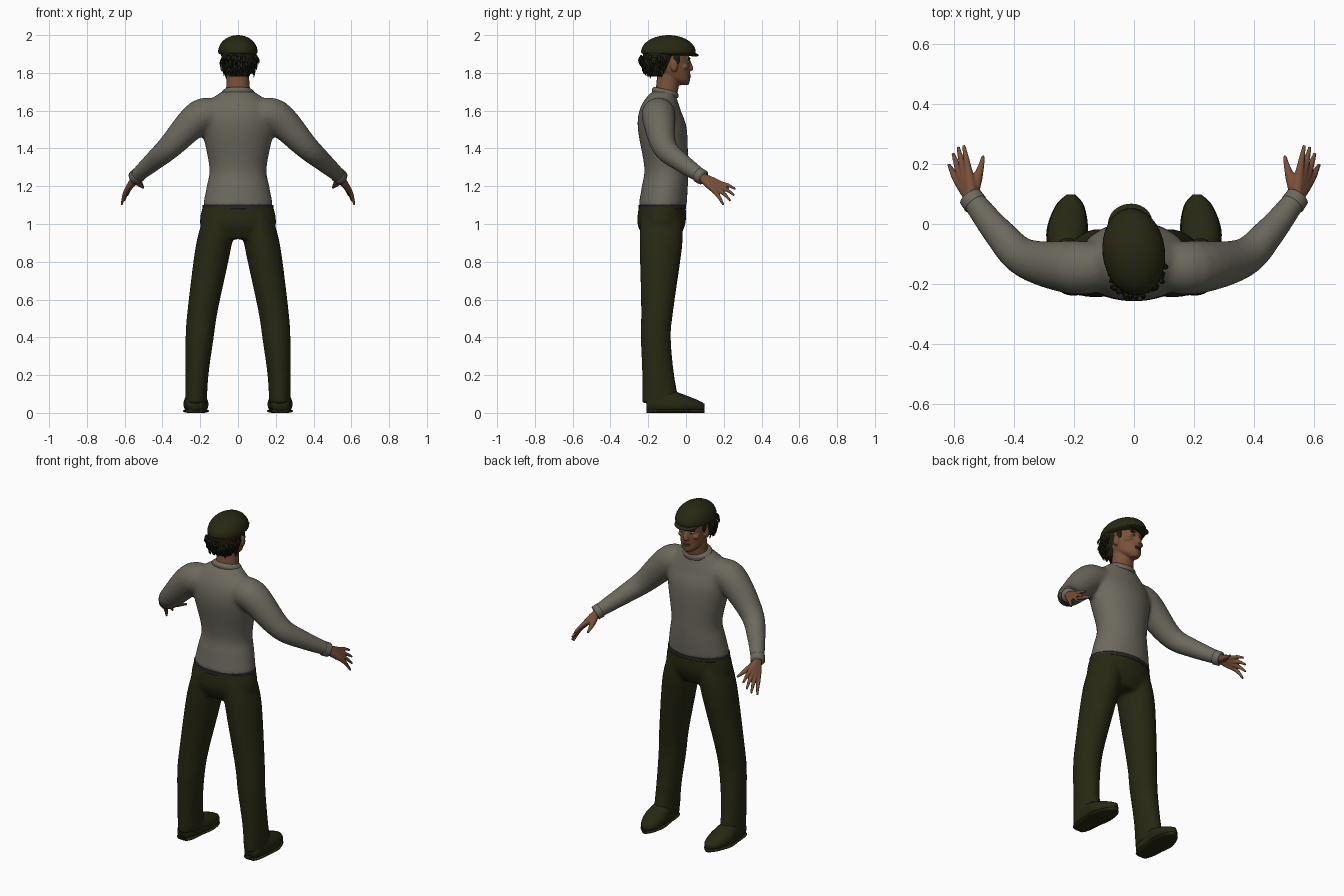
import bpy, bmesh, math, random
from mathutils import Vector, Matrix

cube = bpy.data.objects.get("Cube")
if cube:
    bpy.data.objects.remove(cube)
random.seed(4)
X, Y, Z = Vector((1, 0, 0)), Vector((0, 1, 0)), Vector((0, 0, 1))
# The head is turned a little about the neck
neck_pivot = Matrix.Translation(Y * -.1)
head_turn = neck_pivot @ Matrix.Rotation(math.radians(7), 4, 'Z') @ neck_pivot.inverted()


def material(name, red, green, blue):
    mat = bpy.data.materials.new(name)
    mat.use_nodes = True
    mat.diffuse_color = (red, green, blue, 1)
    shader = mat.node_tree.nodes["Principled BSDF"]
    shader.inputs["Base Color"].default_value = mat.diffuse_color
    shader.inputs["Roughness"].default_value = .8
    return mat


wool = material("grey_wool", .15, .14, .11)
cloth = material("dark_olive_cloth", .02, .021, .006)
black_hair = material("black_hair", .012, .012, .005)
skin = material("brown_skin", .19, .08, .04)
lip_brown = material("lip_brown", .12, .05, .03)
dark_grey = material("dark_grey", .02, .02, .02)
eye_white = material("eye_white", .35, .32, .28)


def smooth_path(keys, steps=5):
    """Run a smooth curve through the key sections."""
    path = []
    last = len(keys) - 1
    for i in range(last):
        around = [keys[max(i - 1, 0)], keys[i], keys[i + 1], keys[min(i + 2, last)]]
        for step in range(steps):
            t = step / steps
            path.append([b + t / 2 * (c - a + t * (2 * a - 5 * b + 4 * c - d + t * (3 * (b - c) + d - a)))
                         for a, b, c, d in zip(*around)])
    return path + [list(keys[last])]


def loft(bm, keys, axis=None, mirror=False, floor=0, sides=24):
    """Skin elliptical sections (x, y, z, width, depth) along a smooth path."""
    path = smooth_path(keys)
    for side in ((1, -1) if mirror else (1,)):
        loops = []
        for i, section in enumerate(path):
            before, after = path[max(i - 1, 0)], path[min(i + 1, len(path) - 1)]
            along = axis or (Vector(after[:3]) - Vector(before[:3])).normalized()
            across = X if along == Z else along.cross(Z).normalized()
            up = Y if along == Z else across.cross(along)
            width, depth = section[3], section[-1]
            loop = []
            for k in range(sides):
                angle = math.tau * k / sides
                co = Vector(section[:3]) + across * width * math.cos(angle) + up * depth * math.sin(angle)
                loop.append(bm.verts.new((co.x * side, co.y, max(co.z, floor))))
            loops.append(loop)
        for lower, upper in zip(loops, loops[1:]):
            for k in range(sides):
                n = (k + 1) % sides
                bm.faces.new((lower[k], lower[n], upper[n], upper[k]))
        bm.faces.new(loops[0])
        bm.faces.new(loops[-1])


def stack(bm, keys):
    """Loft upright sections (z, y, width, depth) on the centre line."""
    loft(bm, [(0, y, z, width, depth) for z, y, width, depth in keys], Z, sides=32)


def ball(bm, centre, size, tilt=0):
    placed = Matrix.Translation(centre) @ Matrix.Rotation(tilt, 4, 'X') @ Matrix.Diagonal((*size, 1))
    bmesh.ops.create_uvsphere(bm, u_segments=32, v_segments=20, radius=1, matrix=placed)


def ball_pair(bm, centre, size):
    x, y, z = centre
    ball(bm, (x, y, z), size)
    ball(bm, (-x, y, z), size)


def finish(name, bm, mat, turn=False, voxel=0, relax=0):
    """Make the object; a voxel size merges its overlapping pieces."""
    bmesh.ops.recalc_face_normals(bm, faces=bm.faces)
    if turn:
        bm.transform(head_turn)
    for face in bm.faces:
        face.smooth = True
    mesh = bpy.data.meshes.new(name)
    bm.to_mesh(mesh)
    bm.free()
    mesh.materials.append(mat)
    part = bpy.data.objects.new(name, mesh)
    bpy.context.collection.objects.link(part)
    if voxel:
        merge = part.modifiers.new("merge", 'REMESH')
        merge.mode, merge.voxel_size, merge.use_smooth_shade = 'VOXEL', voxel, True
        soften = part.modifiers.new("soften", 'SMOOTH')
        soften.factor, soften.iterations = .5, relax


# Sweater: body and sleeves merged
bm = bmesh.new()
stack(bm, [(1.09, -.125, .188, .128), (1.2, -.112, .166, .122), (1.3, -.105, .152, .116), (1.5, -.125, .19, .13),
           (1.6, -.137, .186, .11), (1.67, -.13, .13, .08), (1.71, -.11, .07, .055)])
loft(bm, [(.1, -.14, 1.57, .08), (.2, -.145, 1.57, .09), (.36, -.115, 1.41, .066),
          (.45, -.03, 1.33, .052), (.545, .09, 1.247, .037)], mirror=True)
finish("sweater", bm, wool, voxel=.011, relax=8)

# Neckline, lower at the front, and cuffs
bm = bmesh.new()
stack(bm, [(1.68, -.11, .084, .068), (1.7, -.11, .086, .07), (1.714, -.11, .07, .06)])
for vert in bm.verts:
    vert.co.z -= (vert.co.y + .11) / 5
finish("collar", bm, wool)
bm = bmesh.new()
loft(bm, [(.528, .066, 1.26, .041), (.545, .09, 1.246, .04)], mirror=True)
finish("cuffs", bm, wool)

# Belt just below the hem
bm = bmesh.new()
stack(bm, [(z, -.125, .188, .126) for z in (1.08, 1.1)])
finish("belt", bm, dark_grey)

# Trousers: hips and legs merged
bm = bmesh.new()
stack(bm, [(1.1, -.125, .186, .124), (1, -.13, .202, .127), (.92, -.13, .16, .09)])
loft(bm, [(.1, -.13, 1.04, .08, .11), (.128, -.132, .89, .095, .113), (.186, -.152, .55, .081, .086),
          (.203, -.16, .4, .075, .08), (.218, -.147, .2, .062, .085), (.222, -.132, .05, .057, .1)],
     Z, mirror=True)
finish("trousers", bm, cloth, voxel=.011, relax=6)

# Shoes on thin flat soles
shoe = [(.225, -.21, .04, .035, .035), (.225, -.18, .05, .05, .055), (.225, -.1, .05, .058, .075),
        (.222, -.02, .045, .066, .055), (.214, .06, .035, .046, .034), (.21, .098, .03, .014, .018)]
bm = bmesh.new()
loft(bm, shoe, Y, mirror=True, floor=.012)
finish("shoes", bm, cloth)
bm = bmesh.new()
loft(bm, [(x, y, .01, width * 1.05, .013) for x, y, z, width, depth in shoe], Y, mirror=True)
finish("shoe_soles", bm, cloth)

# Hands: four fingers fan out from the wrist, then the thumb
bm = bmesh.new()
wrist = Vector((.538, .08, 1.25))
index_knuckle, little_knuckle = Vector((.553, .183, 1.215)), Vector((.594, .155, 1.17))
index_tip, little_tip = Vector((.567, .262, 1.185)), Vector((.617, .198, 1.1))
for finger in range(4):
    spread = finger / 3
    arch = (index_tip - wrist).normalized() * math.sin(math.pi * spread)
    knuckle = index_knuckle.lerp(little_knuckle, spread) + arch * .01
    tip = index_tip.lerp(little_tip, spread) + arch * .02
    bend = knuckle.lerp(tip, .5) + Z * .005
    bones = [(wrist, .022), (wrist.lerp(knuckle, .5), .02), (knuckle, .0135), (bend, .01), (tip, .006)]
    loft(bm, [(*joint, radius) for joint, radius in bones], mirror=True, sides=12)
loft(bm, [(.536, .1, 1.236, .018), (.524, .145, 1.217, .018), (.51, .19, 1.202, .011),
          (.502, .228, 1.19, .006)], mirror=True, sides=12)
finish("hands", bm, skin, voxel=.004, relax=4)

# Neck, skull, nose, brow ridge, ears and cheeks
bm = bmesh.new()
stack(bm, [(1.66, -.115, .075, .062), (1.72, -.1, .063, .06), (1.82, -.09, .058, .06)])
stack(bm, [(1.735, -.012, .022, .026), (1.758, -.035, .05, .056), (1.79, -.062, .065, .083),
           (1.84, -.086, .074, .106), (1.91, -.1, .078, .113), (1.95, -.1, .068, .095)])
stack(bm, [(1.87, .012, .008, .01), (1.824, .023, .016, .017), (1.81, .017, .013, .012)])
ball(bm, (0, .008, 1.876), (.048, .014, .01))
ball_pair(bm, (.08, -.072, 1.838), (.012, .02, .033))
ball_pair(bm, (.04, -.012, 1.832), (.024, .022, .016))
finish("head", bm, skin, turn=True, voxel=.005, relax=3)

# Lips, eyes and eyebrows
bm = bmesh.new()
for z in (1.789, 1.779):
    ball(bm, (0, .016, z), (.023, .011, .005))
finish("lips", bm, lip_brown, turn=True)
for name, mat, y, z, size in (("eyes", eye_white, .008, 1.857, (.012, .01, .006)),
                              ("irises", dark_grey, .015, 1.857, (.005, .004, .005)),
                              ("eyebrows", black_hair, .012, 1.876, (.02, .009, .005))):
    bm = bmesh.new()
    ball_pair(bm, (.031, y, z), size)
    finish(name, bm, mat, turn=True)

# Hair at the back of the head with ragged locks, and sideburns
bm = bmesh.new()
stack(bm, [(1.78, -.155, .05, .035), (1.83, -.15, .084, .072), (1.92, -.128, .096, .1)])
for lock in range(90):
    angle = math.radians(random.uniform(-200, 20))
    height = random.random()
    root = Vector(((.066 + .026 * height) * math.cos(angle),
                   (.056 + .036 * height) * math.sin(angle) - .15, 1.82 + .075 * height))
    outward = Vector((math.cos(angle), math.sin(angle), 0)) * .006
    end = root + outward - Z * random.uniform(.035, .05) + X * random.uniform(-.008, .008)
    middle = root.lerp(end, .5) + outward
    loft(bm, [(*root, .009, .005), (*middle, .008, .005), (*end, .001, .001)], sides=6)
ball_pair(bm, (.073, -.058, 1.872), (.009, .018, .028))
finish("hair", bm, black_hair, turn=True)

# Flat cap: a dome with a shallow underside, and its drooping peak
bm = bmesh.new()
crown = Vector((0, -.093, 1.91))
ball(bm, crown, (.104, .146, .09))
for vert in bm.verts:
    if vert.co.z < crown.z:
        vert.co.z = crown.z + (vert.co.z - crown.z) * .3
finish("cap", bm, cloth, turn=True)
bm = bmesh.new()
ball(bm, (0, .004, 1.906), (.074, .066, .013), -.22)
finish("cap_peak", bm, cloth, turn=True)
